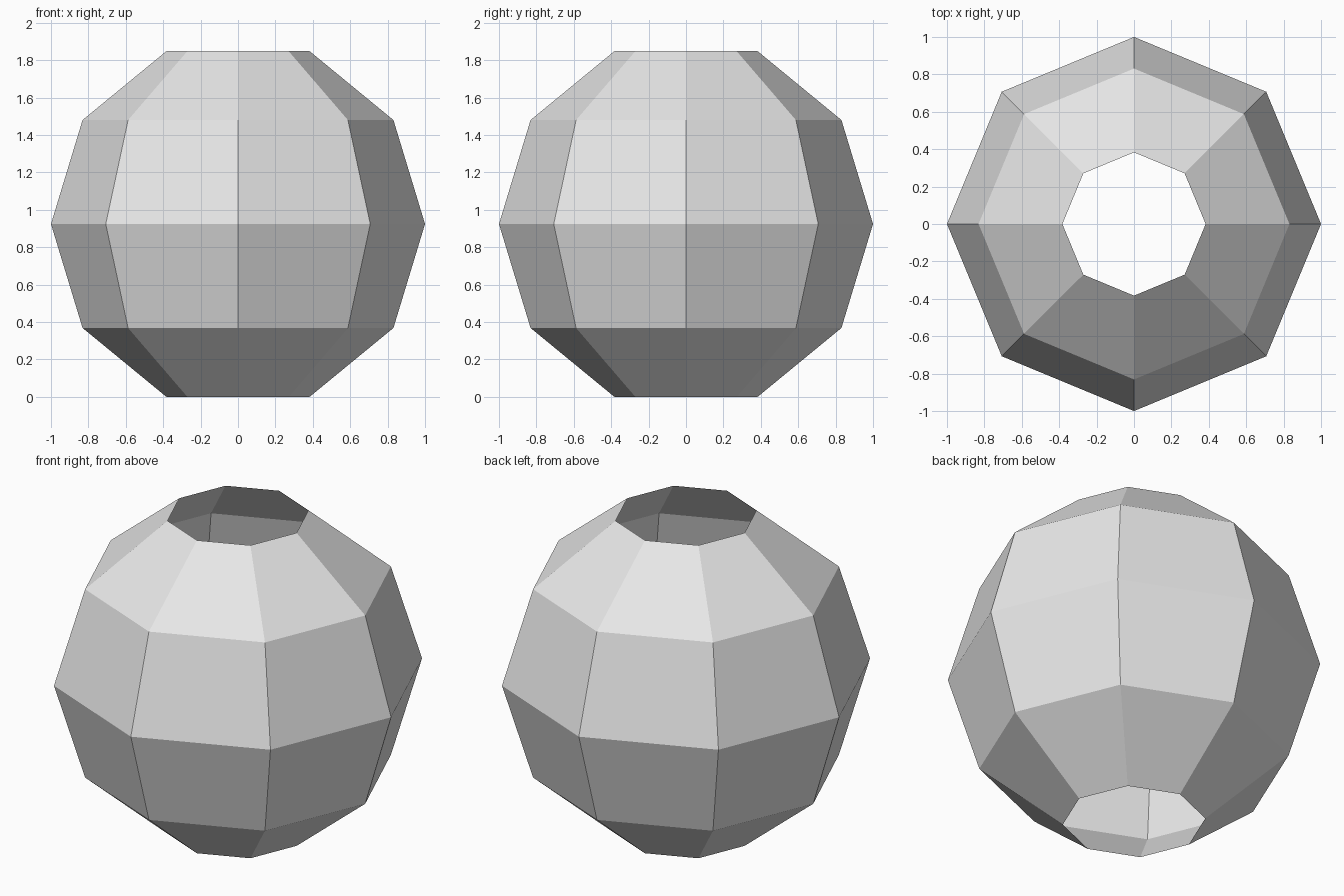
import bpy, bmesh, math

if "Cube" in bpy.data.objects:
    bpy.data.objects.remove(bpy.data.objects["Cube"])

SIDES = 8
# (radius, height) of each ring, bottom to top; both ends stay open
PROFILE = [(0.383, 0.0), (0.831, 0.368), (1.0, 0.924), (0.831, 1.480), (0.383, 1.848)]

grey = bpy.data.materials.new("light_grey")
grey.diffuse_color = (0.8, 0.8, 0.8, 1.0)
grey.use_nodes = True
grey.node_tree.nodes["Principled BSDF"].inputs["Base Color"].default_value = grey.diffuse_color

# Rings of the open faceted ball
bm = bmesh.new()
rings = []
for r, z in PROFILE:
    angles = [2 * math.pi * i / SIDES for i in range(SIDES)]
    rings.append([bm.verts.new((r * math.cos(a), r * math.sin(a), z)) for a in angles])

# Flat panels between neighbouring rings, facing outward
for low, high in zip(rings, rings[1:]):
    for i in range(SIDES):
        j = (i + 1) % SIDES
        bm.faces.new((low[i], low[j], high[j], high[i]))

mesh = bpy.data.meshes.new("open_ball_shell")
bm.to_mesh(mesh)
bm.free()
mesh.materials.append(grey)
shell = bpy.data.objects.new("open_ball_shell", mesh)
bpy.context.collection.objects.link(shell)
